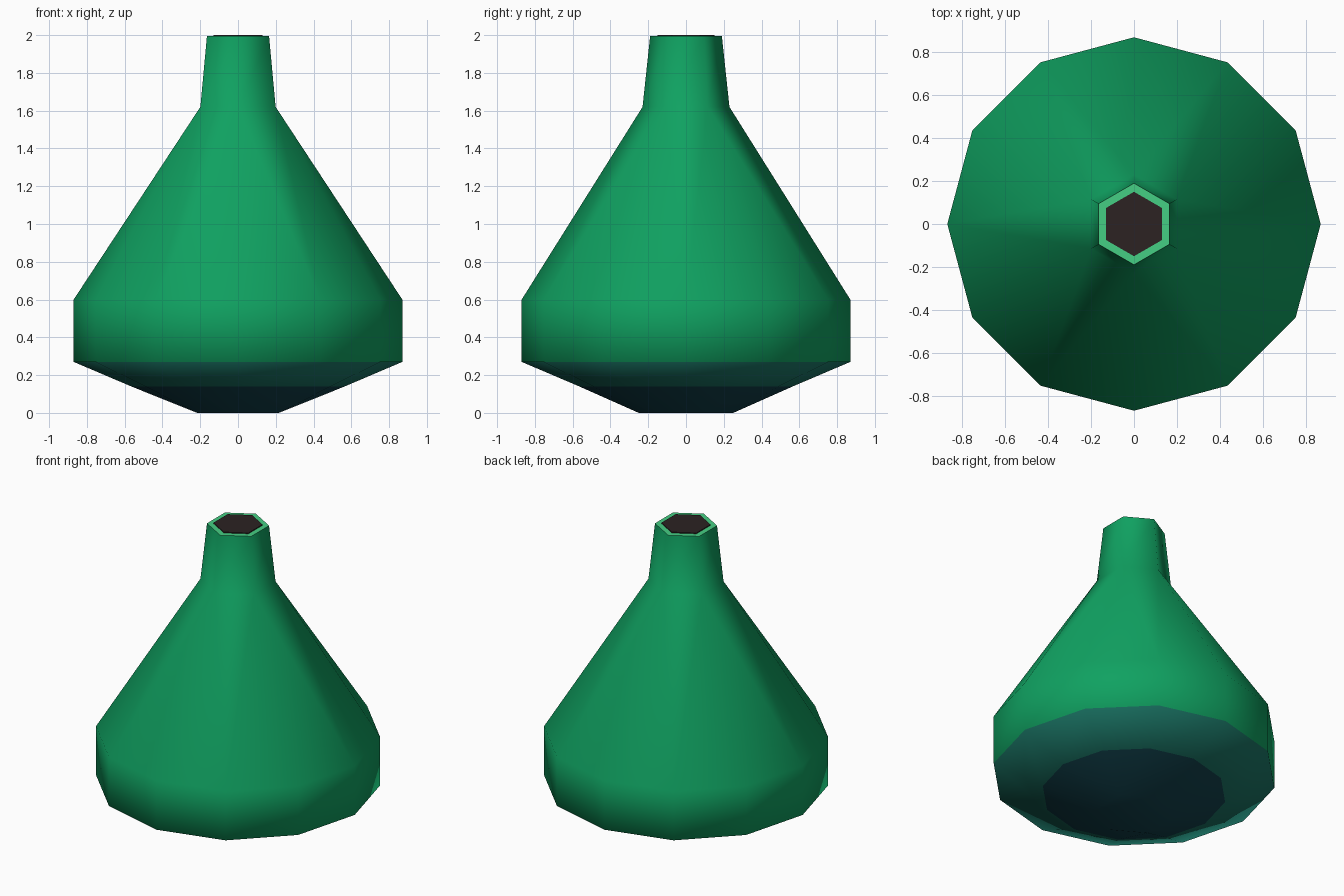
import bpy, bmesh, math

if "Cube" in bpy.data.objects:
    bpy.data.objects.remove(bpy.data.objects["Cube"])


def material(name, rgb):
    m = bpy.data.materials.new(name)
    m.diffuse_color = (*rgb, 1)
    m.use_nodes = True
    m.node_tree.nodes["Principled BSDF"].inputs["Base Color"].default_value = m.diffuse_color
    return m


green = material("bottle green", (0.005, 0.36, 0.12))
teal = material("dark teal", (0.01, 0.17, 0.125))
navy = material("deep blue", (0.006, 0.055, 0.075))
light = material("light green", (0.06, 0.62, 0.23))
dark = material("dark brown", (0.025, 0.016, 0.016))


def ring(bm, n, r, z):
    # 12-sided rings start at angle 0, 6-sided ones at 30 degrees
    start = math.radians(30) if n == 6 else 0
    return [bm.verts.new((r * math.cos(start + i * math.tau / n),
                          r * math.sin(start + i * math.tau / n), z)) for i in range(n)]


def bridge(bm, a, b):
    """Join two rings of equal count, or a 12-ring to a 6-ring with triangles."""
    if len(a) < len(b):
        a, b = b, a
    n = len(b)
    for i in range(n):
        j = (i + 1) % n
        if len(a) == n:
            bm.faces.new((a[i], a[j], b[j], b[i]))
        else:
            k = 2 * i
            bm.faces.new((a[k], a[k + 1], b[i]))
            bm.faces.new((a[k + 1], a[(k + 2) % 12], b[i]))
            bm.faces.new((a[(k + 2) % 12], b[j], b[i]))


def finish(bm, name, mats):
    bmesh.ops.recalc_face_normals(bm, faces=bm.faces[:])
    me = bpy.data.meshes.new(name)
    bm.to_mesh(me)
    bm.free()
    for m in mats:
        me.materials.append(m)
    ob = bpy.data.objects.new(name, me)
    bpy.context.collection.objects.link(ob)
    return ob


TOP = 1.994

# Flask: twelve-sided belly, six-sided foot and neck
bm = bmesh.new()
profile = [(6, 0.25, 0), (12, 0.565, 0.14), (12, 0.87, 0.27), (12, 0.87, 0.6),
           (6, 0.23, 1.62), (6, 0.19, TOP), (6, 0.15, TOP)]
rings = [ring(bm, *p) for p in profile]
for a, b in zip(rings, rings[1:]):
    bridge(bm, a, b)
bm.faces.new(rings[0])
bm.faces.new(rings[-1])
# Colour by height; only the lip is flat shaded
for f in bm.faces:
    low = min(v.co.z for v in f.verts)
    f.smooth = low < TOP - 0.01
    f.material_index = 2 if low < 0.1 else 1 if low < 0.2 else 0 if f.smooth else 3
finish(bm, "flask", [green, teal, navy, light])

# Dark mouth plate
bm = bmesh.new()
lower, upper = ring(bm, 6, 0.15, TOP), ring(bm, 6, 0.15, 2.0)
bridge(bm, lower, upper)
bm.faces.new(lower)
bm.faces.new(upper)
finish(bm, "mouth", [dark])
